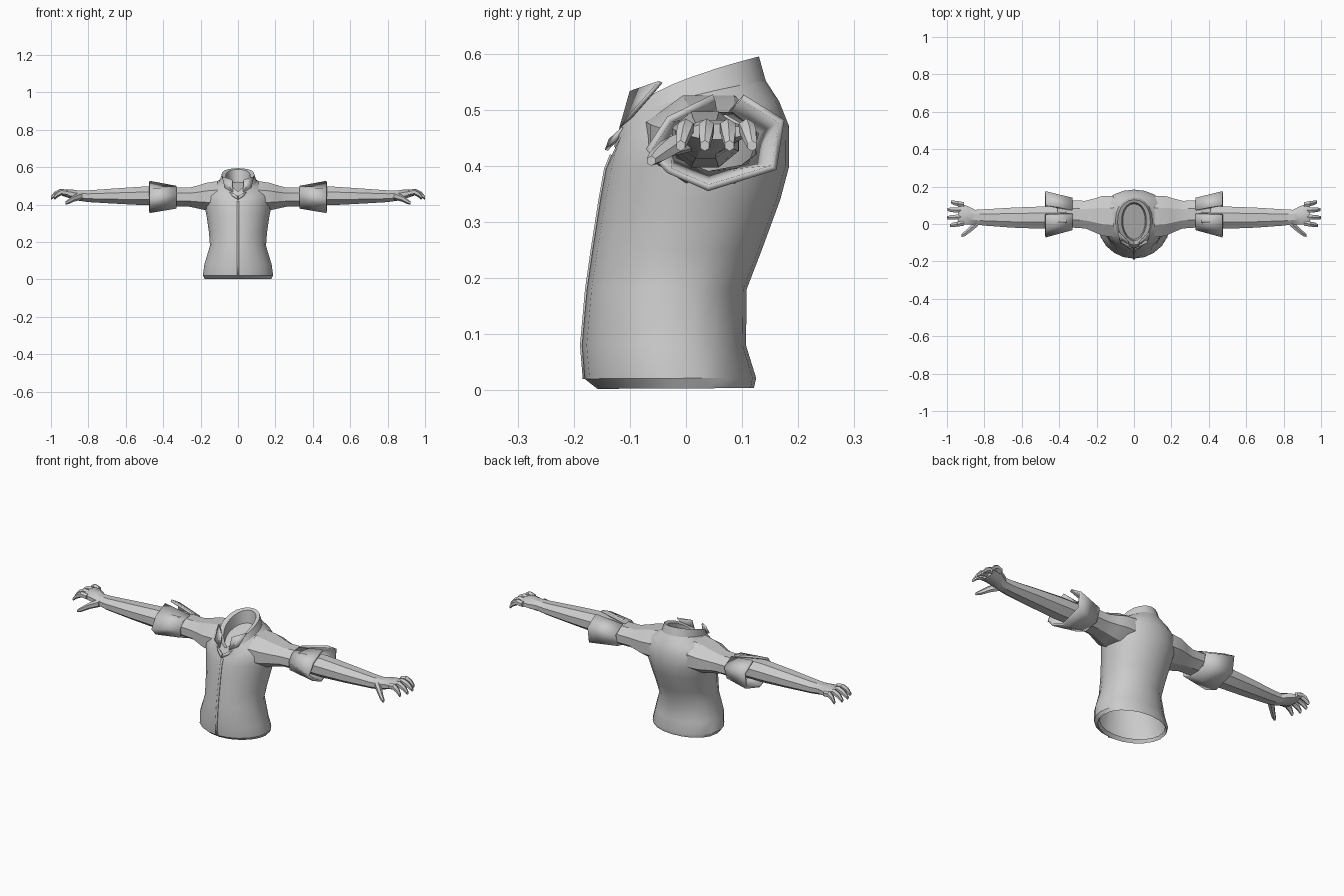
import bpy, bmesh, math

if "Cube" in bpy.data.objects:
    bpy.data.objects.remove(bpy.data.objects["Cube"])

grey = bpy.data.materials.new("plain_grey")
grey.diffuse_color = (0.6, 0.6, 0.6, 1)
grey.use_nodes = True
grey.node_tree.nodes["Principled BSDF"].inputs["Base Color"].default_value = grey.diffuse_color


def loft(name, rings, closed=True, cap_start=False, cap_end=False, mirror=False, thick=0, angle=30):
    """Skin a list of equal-length point rings into one object."""
    bm = bmesh.new()
    vs = [[bm.verts.new(p) for p in r] for r in rings]
    n = len(rings[0])
    for a, b in zip(vs, vs[1:]):
        for i in range(n if closed else n - 1):
            j = (i + 1) % n
            bm.faces.new((a[i], a[j], b[j], b[i]))
    if cap_start:
        bm.faces.new(vs[0])
    if cap_end:
        bm.faces.new(vs[-1])
    bmesh.ops.recalc_face_normals(bm, faces=bm.faces)
    me = bpy.data.meshes.new(name)
    bm.to_mesh(me)
    bm.free()
    me.materials.append(grey)
    ob = bpy.data.objects.new(name, me)
    bpy.context.collection.objects.link(ob)
    bpy.ops.object.select_all(action='DESELECT')
    ob.select_set(True)
    bpy.context.view_layer.objects.active = ob
    bpy.ops.object.shade_smooth_by_angle(angle=math.radians(angle))
    if thick:
        m = ob.modifiers.new("thickness", 'SOLIDIFY')
        m.thickness, m.offset = thick, 0
    if mirror:
        ob.modifiers.new("mirror", 'MIRROR').use_mirror_merge = False
    return ob


def body_ring(w, yf, yb, zf, zb, power=0.4, n=20):
    """Horizontal body section: pointed front, flatter back, rising to the back."""
    yc, d = (yf + yb) / 2, (yb - yf) / 2
    pts = []
    for i in range(n):
        a = 2 * math.pi * i / n
        s = math.sin(a)
        y = yc + d * (abs(s) ** 0.85 if s > 0 else -abs(s) ** 1.1)
        t = min(1, max(0, (y - yf) / (yb - yf)))
        pts.append((w * math.cos(a), y, zf + (zb - zf) * t ** power))
    return pts


def limb(name, sections, n=8, cap_start=False, cap_end=True, angle=30):
    """Tube along x from (x, y, z, half depth, half height) sections, on both sides."""
    rings = [[(x, y + ry * math.cos(2 * math.pi * (i + .5) / n),
               z + rz * math.sin(2 * math.pi * (i + .5) / n) * 1.06) for i in range(n)]
             for x, y, z, ry, rz in sections]
    return loft(name, rings, cap_start=cap_start, cap_end=cap_end, mirror=True, angle=angle)


# Jacket body, open at the hem
neck_base = (.10, -.128, .142, .435, .552)
profile = [(.17, -.145, .11, .02, .02), (.178, -.157, .121, .002, .004),
           (.188, -.18, .125, .02, .022), (.18, -.185, .107, .08, .08),
           (.15, -.176, .108, .18, .18), (.155, -.166, .135, .25, .25),
           (.168, -.152, .168, .34, .34), (.18, -.142, .184, .395, .40),
           (.183, -.132, .184, .42, .47), (.15, -.125, .166, .43, .515), neck_base]
loft("jacket_body", [body_ring(*p) for p in profile])

# Standing collar with an inner wall, closed by the neck
loft("collar", [body_ring(*neck_base),
                body_ring(.088, -.112, .13, .47, .595, .5),
                body_ring(.066, -.09, .115, .465, .588, .5),
                body_ring(.06, -.082, .108, .435, .52, .5)], cap_end=True)

# Folded collar points
loft("collar_point", [[(.085, -.045, .55), (.03, -.097, .532)],
                      [(.07, -.098, .49), (.026, -.116, .465)]],
     closed=False, mirror=True, thick=.008)
loft("collar_tip", [[(.045, -.112, .468), (.002, -.135, .447)],
                    [(.03, -.126, .445), (.002, -.142, .428)]],
     closed=False, mirror=True, thick=.006)

# Front closing strip
loft("front_strip", [[(-.005, yf - .002, z), (.005, yf - .002, z)]
                     for _, yf, _, z, _ in profile[2:9]], closed=False, thick=.004)

# Sleeves
limb("sleeve", [(.11, .04, .445, .12, .082), (.17, .043, .443, .115, .075),
                (.21, .046, .441, .098, .064), (.26, .05, .44, .08, .052),
                (.35, .054, .441, .078, .052), (.41, .054, .443, .076, .054)], cap_end=False)

# Flared cuffs, split along the top
cuff_in = [(.055, .495), (.0, .485), (-.027, .45), (-.022, .41),
           (.04, .385), (.115, .40), (.135, .46), (.075, .495)]
cuff_out = [(.05, .522), (-.03, .483), (-.066, .43), (-.03, .392),
            (.04, .361), (.157, .397), (.17, .48), (.10, .522)]
loft("cuff", [[(.33, y, z) for y, z in cuff_in], [(.474, y, z) for y, z in cuff_out]],
     closed=False, mirror=True, thick=.012)

# Forearms and palms
limb("forearm", [(.36, .035, .447, .064, .05), (.50, .034, .447, .064, .051),
                 (.65, .034, .446, .058, .042), (.80, .035, .445, .047, .032),
                 (.85, .037, .448, .042, .028), (.885, .046, .455, .052, .026),
                 (.92, .052, .461, .06, .021), (.94, .052, .461, .058, .014)])

# Four fingers, curling down toward the tips
for k, (y, reach) in enumerate([(.004, .985), (.038, 1.0), (.073, .998), (.104, .978)]):
    s = (reach - .91) / .09
    limb("finger_%d" % (k + 1),
         [(.91 + dx * s, y + .003 * (k - 1.5) * i, z, r, r)
          for i, (dx, z, r) in enumerate([(0, .462, .015), (.04, .468, .0155),
                                          (.07, .455, .014), (.09, .436, .009)])],
         n=6, cap_start=True)

# Thumbs
limb("thumb", [(.835, .01, .447, .024, .02), (.875, -.027, .435, .02, .017),
               (.905, -.052, .417, .015, .013), (.922, -.062, .409, .009, .008)],
     n=6, cap_start=True)
